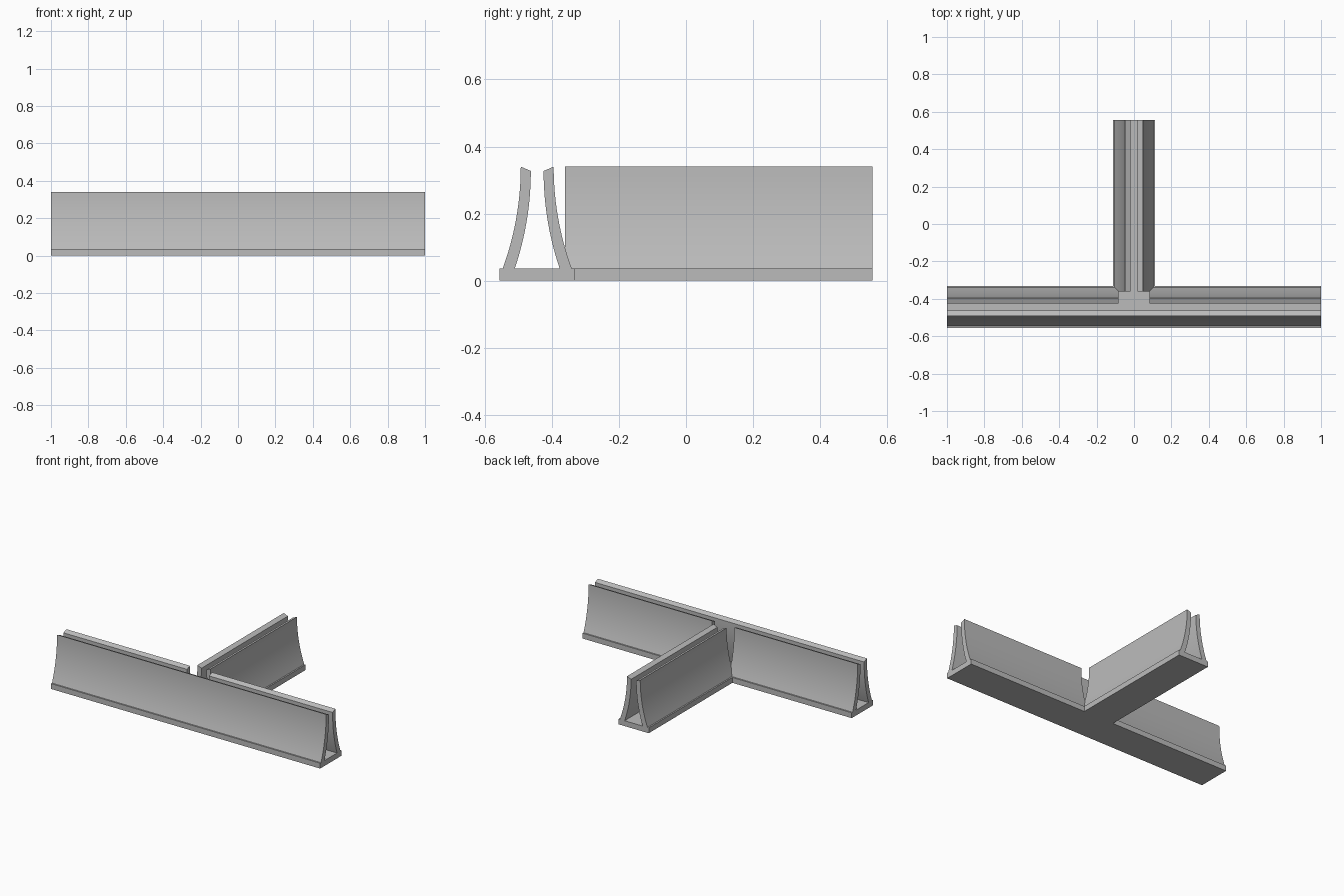
import bpy, bmesh, math

cube = bpy.data.objects.get("Cube")
if cube:
    bpy.data.objects.remove(cube, do_unlink=True)

HALF = 0.1125            # half width of the base strip
END = 0.556              # front and back limits
MID = HALF - END         # y of the long channel's centre line
BASE = 0.036             # base thickness
GAP = 0.0825             # where the walls stop at the junction

grey = bpy.data.materials.new("neutral grey")
grey.use_nodes = True
colour = (0.5, 0.5, 0.5, 1)
grey.diffuse_color = colour
grey.node_tree.nodes["Principled BSDF"].inputs["Base Color"].default_value = colour


def prism(name, start, end):
    """Solid between two matching outlines."""
    bm = bmesh.new()
    a = [bm.verts.new(p) for p in start]
    b = [bm.verts.new(p) for p in end]
    bm.faces.new(a)
    bm.faces.new(b)
    for i in range(len(a)):
        j = (i + 1) % len(a)
        bm.faces.new((a[i], a[j], b[j], b[i]))
    bmesh.ops.recalc_face_normals(bm, faces=bm.faces)
    mesh = bpy.data.meshes.new(name)
    bm.to_mesh(mesh)
    bm.free()
    obj = bpy.data.objects.new(name, mesh)
    bpy.context.collection.objects.link(obj)
    mesh.materials.append(grey)
    bpy.ops.object.select_all(action='DESELECT')
    obj.select_set(True)
    bpy.context.view_layer.objects.active = obj
    bpy.ops.object.shade_smooth_by_angle(angle=math.radians(30))


def arc(foot, top, height, steps=12):
    """Curve that flares at the foot and is upright at the top."""
    rise, run = height - BASE, foot - top
    radius = (rise ** 2 + run ** 2) / (2 * run)
    sweep = math.asin(rise / radius)
    angles = [sweep * (1 - i / steps) for i in range(steps + 1)]
    return [(top + radius * (1 - math.cos(t)), height - radius * math.sin(t))
            for t in angles]


# Cross-section of a flared wall: distance from centre line, height
section = arc(0.103, 0.049, 0.34) + arc(0.067, 0.019, 0.327)[::-1]


def long_wall(name, side, x0, x1):
    prism(name, *[[(x, MID + side * d, z) for d, z in section] for x in (x0, x1)])


def branch_wall(name, side):
    prism(name, *[[(side * d, y, z) for d, z in section]
                  for y in (MID + GAP, END)])


# T-shaped base plate
inner = MID + HALF
outline = [(-1, -END), (1, -END), (1, inner), (HALF, inner), (HALF, END),
           (-HALF, END), (-HALF, inner), (-1, inner)]
prism("base_plate", *[[(x, y, z) for x, y in outline] for z in (0, BASE)])

# Walls of the long channel, the back one open at the junction
long_wall("front_wall", -1, -1, 1)
long_wall("back_wall_right", 1, -1, -GAP)
long_wall("back_wall_left", 1, GAP, 1)

# Walls of the branch channel
branch_wall("branch_wall_right", -1)
branch_wall("branch_wall_left", 1)
